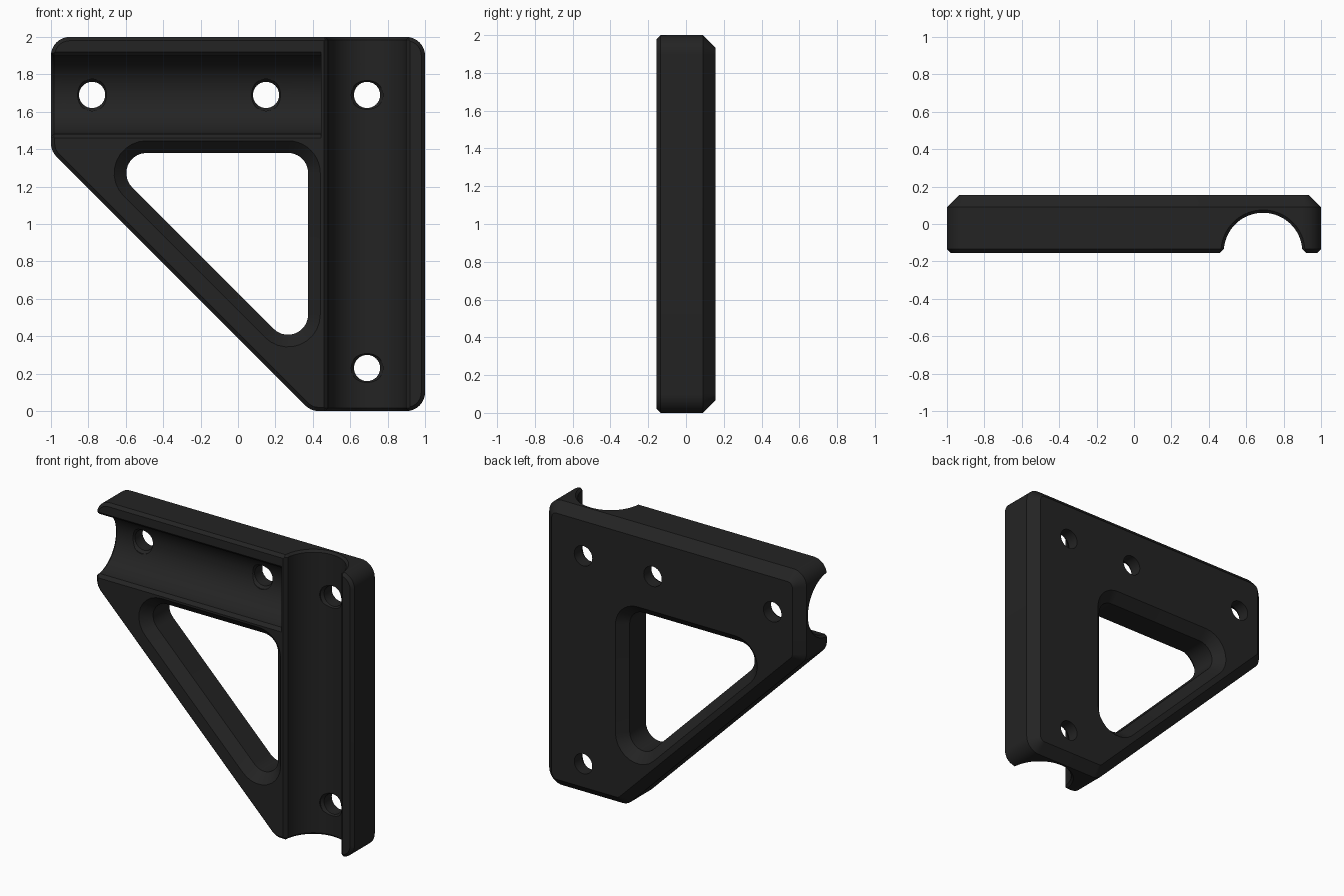
import bpy, bmesh, math
from mathutils import Vector

if "Cube" in bpy.data.objects:
    bpy.data.objects.remove(bpy.data.objects["Cube"])

BACK, FRONT = 0.155, -0.155

black = bpy.data.materials.new("matte black")
black.diffuse_color = (0.017, 0.017, 0.017, 1)
black.use_nodes = True
black.node_tree.nodes["Principled BSDF"].inputs["Base Color"].default_value = black.diffuse_color


def loft(name, rings):
    """Skin a closed solid through matching rings of points."""
    bm = bmesh.new()
    loops = [[bm.verts.new(p) for p in ring] for ring in rings]
    n = len(loops[0])
    for a, b in zip(loops, loops[1:]):
        for i in range(n):
            j = (i + 1) % n
            bm.faces.new((a[i], a[j], b[j], b[i]))
    bm.faces.new(loops[0])
    bm.faces.new(loops[-1])
    bmesh.ops.recalc_face_normals(bm, faces=bm.faces)
    mesh = bpy.data.meshes.new(name)
    bm.to_mesh(mesh)
    bm.free()
    mesh.materials.append(black)
    ob = bpy.data.objects.new(name, mesh)
    bpy.context.collection.objects.link(ob)
    return ob


def rounded(corners, r, grow, y, steps=10):
    """Counter-clockwise polygon with rounded corners, offset outwards by grow."""
    pts = []
    n = len(corners)
    for i in range(n):
        c = Vector(corners[i])
        d0 = (c - Vector(corners[i - 1])).normalized()
        d1 = (Vector(corners[(i + 1) % n]) - c).normalized()
        n0, n1 = Vector((d0.y, -d0.x)), Vector((d1.y, -d1.x))
        centre = c - (n0 + n1) * (r / (1 + n0.dot(n1)))
        a0 = math.atan2(n0.y, n0.x)
        turn = math.acos(max(-1, min(1, n0.dot(n1))))
        for k in range(steps + 1):
            a = a0 + turn * k / steps
            pts.append((centre.x + (r + grow) * math.cos(a), y,
                        centre.y + (r + grow) * math.sin(a)))
    return pts


def channel_profile(grow):
    """Half-round groove section with flared lips, as (across, depth)."""
    r = 0.21 + grow
    a0 = math.asin(0.017 / 0.21)
    arc = [(r * math.cos(a), -0.15 + r * math.sin(a))
           for a in (a0 + (math.pi - 2 * a0) * k / 48 for k in range(49))]
    e = 0.274 + grow
    return [(e, -0.2)] + arc + [(-e, -0.2)]


def circle(x, z, r, y, n=40):
    return [(x + r * math.cos(math.tau * k / n), y, z + r * math.sin(math.tau * k / n))
            for k in range(n)]


# Bracket plate: rounded outline, small front bevel, large back bevel
outline = [(-1, 1.39), (0.39, 0), (1, 0), (1, 2), (-1, 2)]
bracket = loft("bracket", [rounded(outline, 0.1, g, y) for g, y in
                           ((-0.02, FRONT), (0, FRONT + 0.02),
                            (0, BACK - 0.065), (-0.065, BACK))])

cutters = []

# Triangular window, bevelled on both faces
window = [(0.375, 0.255), (0.375, 1.38), (-0.75, 1.38)]
cutters.append(loft("window_cutter", [rounded(window, 0.108, g, y) for g, y in
                                      ((0.085, FRONT - 0.02), (0, FRONT + 0.065),
                                       (0, BACK - 0.065), (0.085, BACK + 0.02))]))

# Upright groove, open at both ends
cutters.append(loft("upright_groove_cutter",
                    [[(0.69 + u, v, z) for u, v in channel_profile(g)]
                     for z, g in ((-0.02, 0.035), (0.015, 0), (1.985, 0), (2.02, 0.035))]))

# Level groove, stopped by a thin rib beside the upright groove
cutters.append(loft("level_groove_cutter",
                    [[(x, v, 1.69 + u) for u, v in channel_profile(g)]
                     for x, g in ((-1.02, 0.035), (-0.985, 0), (0.445, 0))]))

# Screw holes with a slight lead-in at the groove floor
for x, z in ((-0.78, 1.69), (0.15, 1.69), (0.69, 1.69), (0.69, 0.23)):
    cutters.append(loft("hole_cutter", [circle(x, z, r, y) for r, y in
                                        ((0.085, -0.1), (0.085, 0.05),
                                         (0.07, 0.07), (0.07, 0.2))]))

bpy.context.view_layer.objects.active = bracket
for c in cutters:
    c.hide_render = True
    mod = bracket.modifiers.new("cut", "BOOLEAN")
    mod.operation = "DIFFERENCE"
    mod.solver = "EXACT"
    mod.object = c
    bpy.ops.object.modifier_apply(modifier=mod.name)
for c in cutters:
    bpy.data.objects.remove(c)

# Smooth the curves, keep the bevels crisp
bracket.select_set(True)
bpy.ops.object.shade_smooth_by_angle(angle=math.radians(30))
